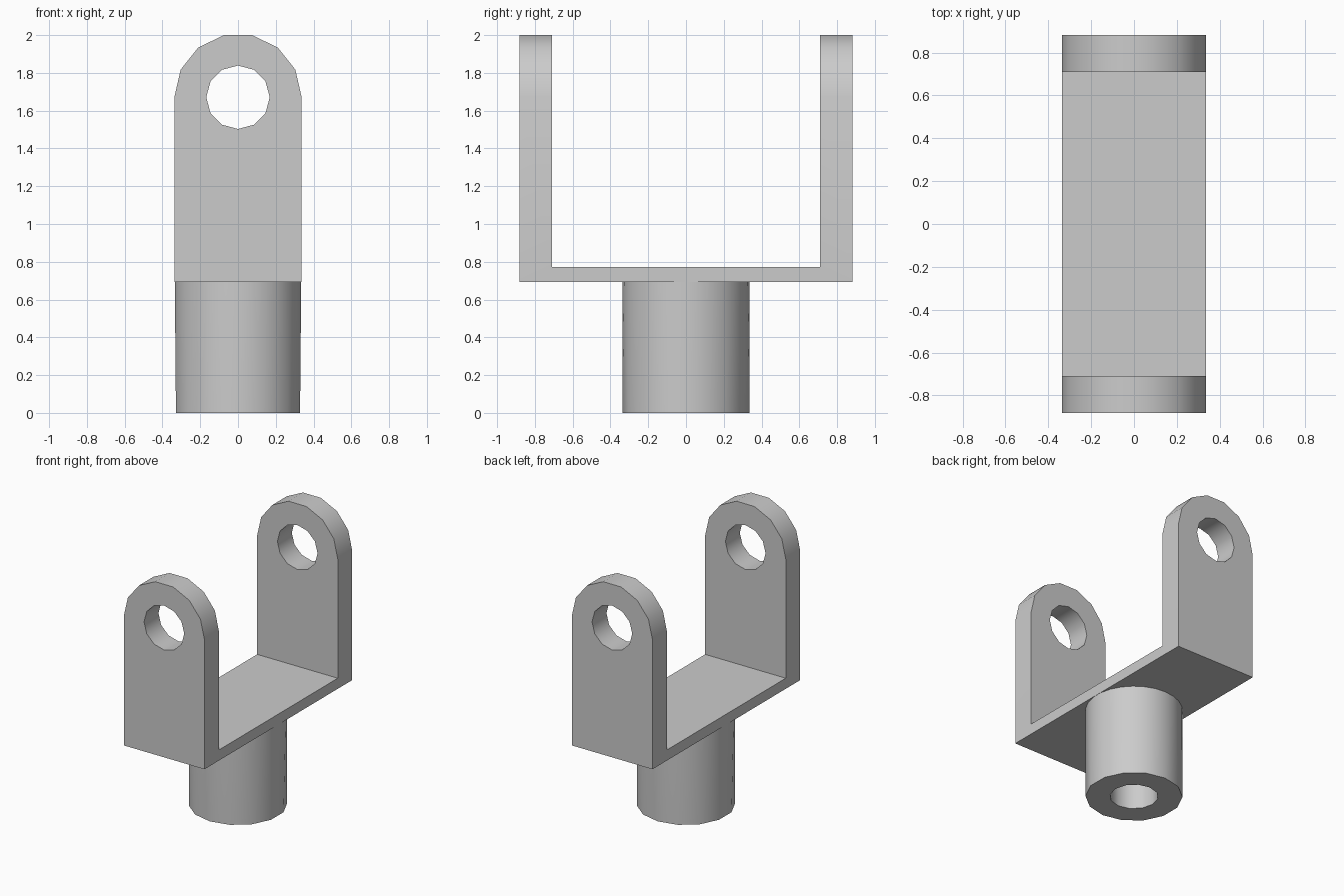
import bpy
import bmesh
from math import sin, cos, pi
from mathutils import Vector

cube = bpy.data.objects.get("Cube")
if cube:
    bpy.data.objects.remove(cube, do_unlink=True)

R = 0.337        # half width of arms and radius of shaft
HOLE = 0.168     # pin hole and bore radius
PIN_Z = 1.671    # height of pin axis
BASE_Z = 0.692   # underside of the fork

steel = bpy.data.materials.new("grey steel")
steel.use_nodes = True
grey = (0.6, 0.6, 0.6, 1)
steel.diffuse_color = grey
steel.node_tree.nodes["Principled BSDF"].inputs["Base Color"].default_value = grey


def finish(bm, name):
    bmesh.ops.recalc_face_normals(bm, faces=bm.faces)
    mesh = bpy.data.meshes.new(name)
    bm.to_mesh(mesh)
    bm.free()
    mesh.materials.append(steel)
    obj = bpy.data.objects.new(name, mesh)
    bpy.context.collection.objects.link(obj)
    return obj


def prism(name, points, sweep):
    """Solid made by sweeping a closed outline along a vector."""
    bm = bmesh.new()
    face = bm.faces.new([bm.verts.new(p) for p in points])
    out = bmesh.ops.extrude_face_region(bm, geom=[face])
    verts = [g for g in out["geom"] if isinstance(g, bmesh.types.BMVert)]
    bmesh.ops.translate(bm, verts=verts, vec=Vector(sweep))
    return finish(bm, name)


def ring(radius, sides, z):
    return [(radius * sin(2 * pi * i / sides), radius * cos(2 * pi * i / sides), z)
            for i in range(sides)]


def select(obj):
    bpy.ops.object.select_all(action="DESELECT")
    obj.select_set(True)
    bpy.context.view_layer.objects.active = obj


def carve(obj, cutter, operation):
    select(obj)
    mod = obj.modifiers.new("carve", "BOOLEAN")
    mod.object = cutter
    mod.operation = operation
    mod.solver = "EXACT"
    bpy.ops.object.modifier_apply(modifier=mod.name)
    bpy.data.objects.remove(cutter, do_unlink=True)


def smooth(obj):
    select(obj)
    bpy.ops.object.shade_smooth_by_angle(angle=0.62)


# Fork: U-shaped side profile, trimmed to an arched front outline
outer, inner, floor = 0.882, 0.71, 0.772
half = [(inner, floor), (inner, 2.2), (outer, 2.2), (outer, BASE_Z)]
profile = half + [(-y, z) for y, z in reversed(half)]
fork = prism("fork", [(-0.5, y, z) for y, z in profile], (1, 0, 0))

arc = [(R * cos(pi * i / 7), -1, PIN_Z + R * sin(pi * i / 7)) for i in range(8)]
arch = prism("arch_cutter", arc + [(-R, -1, 0.5), (R, -1, 0.5)], (0, 2, 0))
carve(fork, arch, "INTERSECT")

# Pin hole through both arms
circle = [(x, -1, PIN_Z + y) for x, y, z in ring(HOLE, 12, 0)]
carve(fork, prism("pin_cutter", circle, (0, 2, 0)), "DIFFERENCE")
smooth(fork)

# Shaft: coarser ring at the foot, finer ring under the fork
bm = bmesh.new()
for p in ring(R, 14, 0) + ring(R, 26, BASE_Z):
    bm.verts.new(p)
bmesh.ops.convex_hull(bm, input=bm.verts[:])
bmesh.ops.dissolve_limit(bm, angle_limit=0.01, verts=bm.verts[:], edges=bm.edges[:])
shaft = finish(bm, "shaft")

# Bore up the shaft, closed by the fork
carve(shaft, prism("bore_cutter", ring(HOLE, 12, -0.2), (0, 0, 1.2)), "DIFFERENCE")
smooth(shaft)
